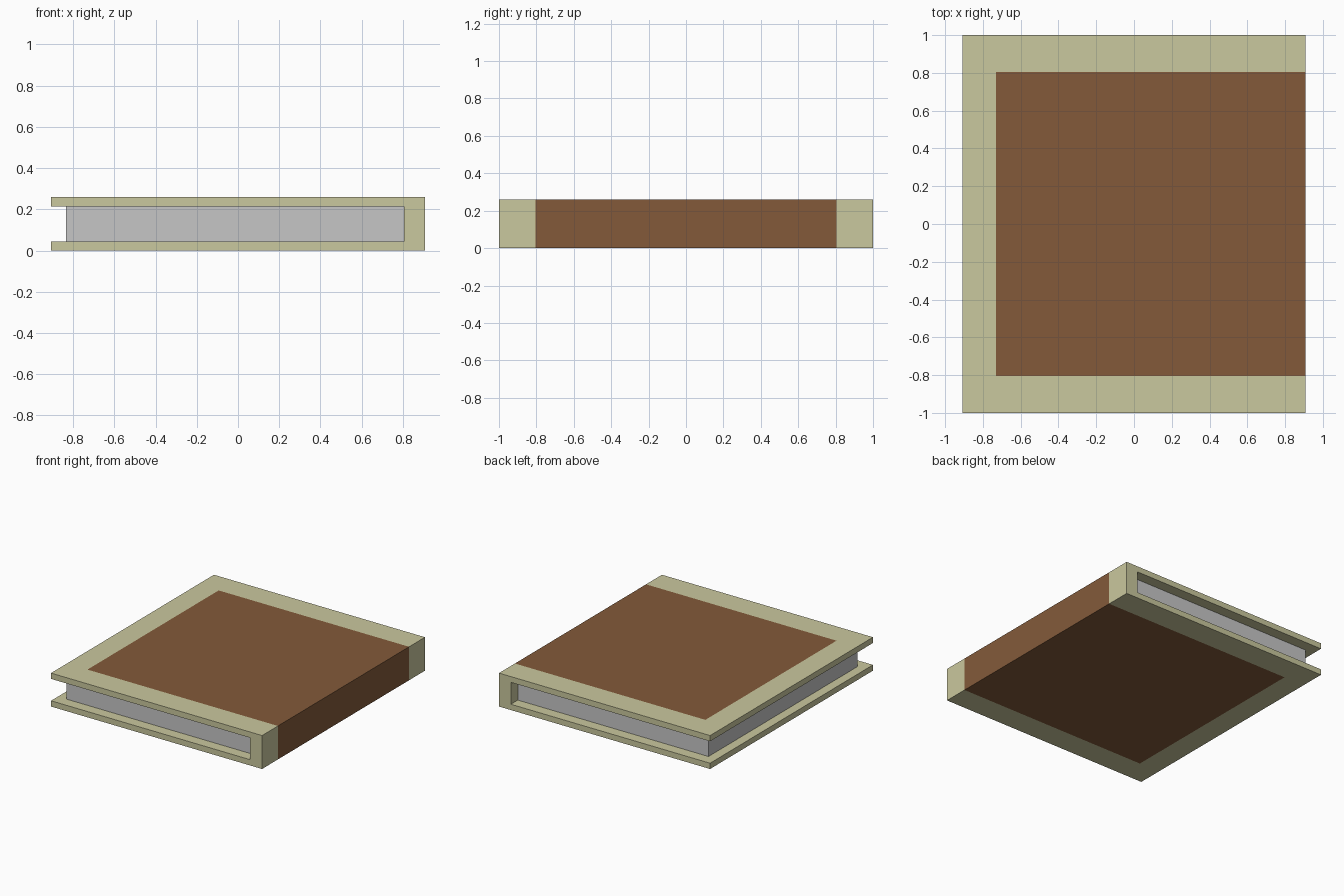
import bpy
import bmesh

if "Cube" in bpy.data.objects:
    bpy.data.objects.remove(bpy.data.objects["Cube"])


def material(name, rgb):
    m = bpy.data.materials.new(name)
    m.diffuse_color = (*rgb, 1.0)
    m.use_nodes = True
    m.node_tree.nodes["Principled BSDF"].inputs["Base Color"].default_value = m.diffuse_color
    return m


CREAM = material("cream_trim", (0.59, 0.577, 0.342))
BROWN = material("brown_leather", (0.227, 0.102, 0.042))
GREY = material("grey_paper", (0.565, 0.565, 0.565))

LEFT, RIGHT, TOP = -0.907, 0.907, 0.26
BOARD, SPINE_IN = 0.045, 0.805
PANEL_X, PANEL_Y = -0.73, 0.805


def add_object(name, bm, mats):
    bmesh.ops.recalc_face_normals(bm, faces=bm.faces[:])
    mesh = bpy.data.meshes.new(name)
    bm.to_mesh(mesh)
    bm.free()
    for m in mats:
        mesh.materials.append(m)
    obj = bpy.data.objects.new(name, mesh)
    bpy.context.collection.objects.link(obj)
    return obj


# Cover: C-shaped profile extruded front to back, spine on the right
profile = [(LEFT, 0), (RIGHT, 0), (RIGHT, TOP), (LEFT, TOP),
           (LEFT, TOP - BOARD), (SPINE_IN, TOP - BOARD),
           (SPINE_IN, BOARD), (LEFT, BOARD)]
bm = bmesh.new()
face = bm.faces.new([bm.verts.new((x, -1, z)) for x, z in profile])
ext = bmesh.ops.extrude_face_region(bm, geom=[face])
bmesh.ops.translate(bm, vec=(0, 2, 0),
                    verts=[v for v in ext["geom"] if isinstance(v, bmesh.types.BMVert)])

# Cut the outline of the brown panel
for co, no in (((0, -PANEL_Y, 0), (0, 1, 0)), ((0, PANEL_Y, 0), (0, 1, 0)),
               ((PANEL_X, 0, 0), (1, 0, 0))):
    bmesh.ops.bisect_plane(bm, geom=bm.verts[:] + bm.edges[:] + bm.faces[:],
                           plane_co=co, plane_no=no)

# Brown on the outer top, bottom and spine faces inside the outline
for f in bm.faces:
    c = f.calc_center_median()
    outer = c.z < 0.001 or c.z > TOP - 0.001 or c.x > RIGHT - 0.001
    f.material_index = int(outer and c.x > PANEL_X and abs(c.y) < PANEL_Y)
add_object("cover", bm, [CREAM, BROWN])

# Page block between the boards
bm = bmesh.new()
bmesh.ops.create_cube(bm, size=1)
x0, x1, half_y = -0.834, SPINE_IN, 0.915
for v in bm.verts:
    v.co = (x0 if v.co.x < 0 else x1,
            half_y if v.co.y > 0 else -half_y,
            BOARD if v.co.z < 0 else TOP - BOARD)
add_object("pages", bm, [GREY])
